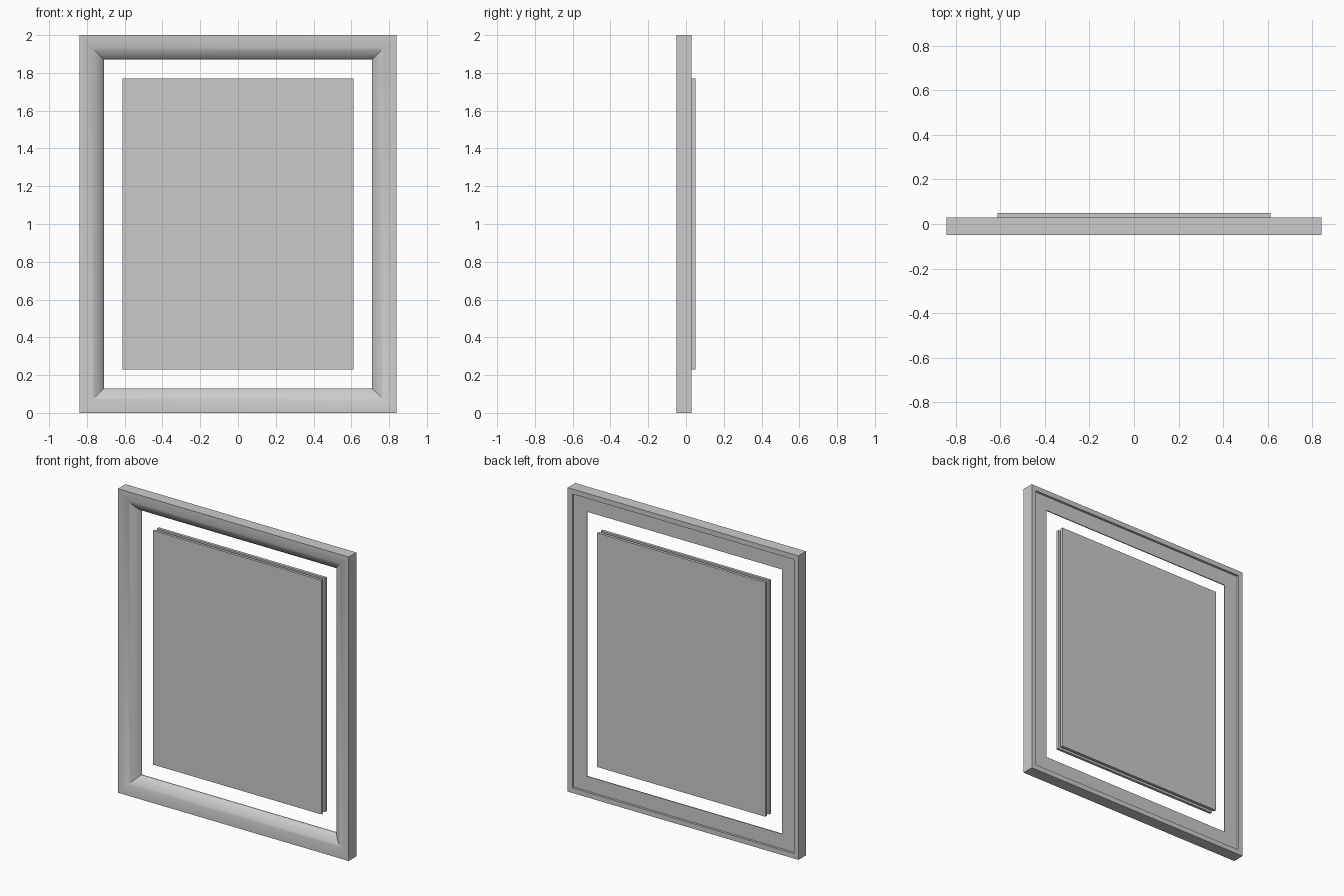
import bpy
import bmesh
import math

if "Cube" in bpy.data.objects:
    bpy.data.objects.remove(bpy.data.objects["Cube"])

W, H = 0.84, 1.0              # half width and half height of the frame
FRONT, BACK = -0.049, 0.030   # depth range of the moulding
RAIL = 0.13                   # rail width
LIP = 0.009                   # depth at which the scooped face meets the opening
REBATE_IN, REBATE_Y = 0.033, 0.015


def moulding_profile(steps=14, sweep=math.radians(68)):
    """(inset from outer edge, y) points: rounded front, thin lip, back rebate."""
    pts = []
    for i in range(steps + 1):
        a = sweep * i / steps
        t = RAIL * math.sin(a) / math.sin(sweep)
        y = FRONT + (LIP - FRONT) * (1 - math.cos(a)) / (1 - math.cos(sweep))
        pts.append((t, y))
    pts += [(RAIL, REBATE_Y), (REBATE_IN, REBATE_Y), (REBATE_IN, BACK), (0, BACK)]
    return pts


def link(name, bm):
    bmesh.ops.recalc_face_normals(bm, faces=bm.faces)
    mesh = bpy.data.meshes.new(name)
    bm.to_mesh(mesh)
    bm.free()
    obj = bpy.data.objects.new(name, mesh)
    bpy.context.collection.objects.link(obj)
    return obj


def add_frame():
    """Sweep the moulding profile round four mitred corners."""
    bm = bmesh.new()
    profile = moulding_profile()
    rings = [[bm.verts.new((sx * (W - t), y, H + sz * (H - t))) for t, y in profile]
             for sx, sz in ((-1, -1), (1, -1), (1, 1), (-1, 1))]
    n = len(profile)
    for r in range(4):
        a, b = rings[r], rings[(r + 1) % 4]
        for i in range(n):
            j = (i + 1) % n
            bm.faces.new((a[i], b[i], b[j], a[j]))
    obj = link("frame", bm)
    bpy.ops.object.select_all(action='DESELECT')
    obj.select_set(True)
    bpy.context.view_layer.objects.active = obj
    bpy.ops.object.shade_smooth_by_angle(angle=math.radians(30))


def add_panel(name, y0, y1, half_w=0.612, half_h=0.77):
    bm = bmesh.new()
    bmesh.ops.create_cube(bm, size=1)
    bmesh.ops.scale(bm, vec=(2 * half_w, y1 - y0, 2 * half_h), verts=bm.verts)
    bmesh.ops.translate(bm, vec=(0, (y0 + y1) / 2, H), verts=bm.verts)
    link(name, bm)


add_frame()

# Picture sheet in front, backing board behind it
add_panel("picture_panel", -0.008, 0.010)
add_panel("backing_board", 0.030, 0.049)
